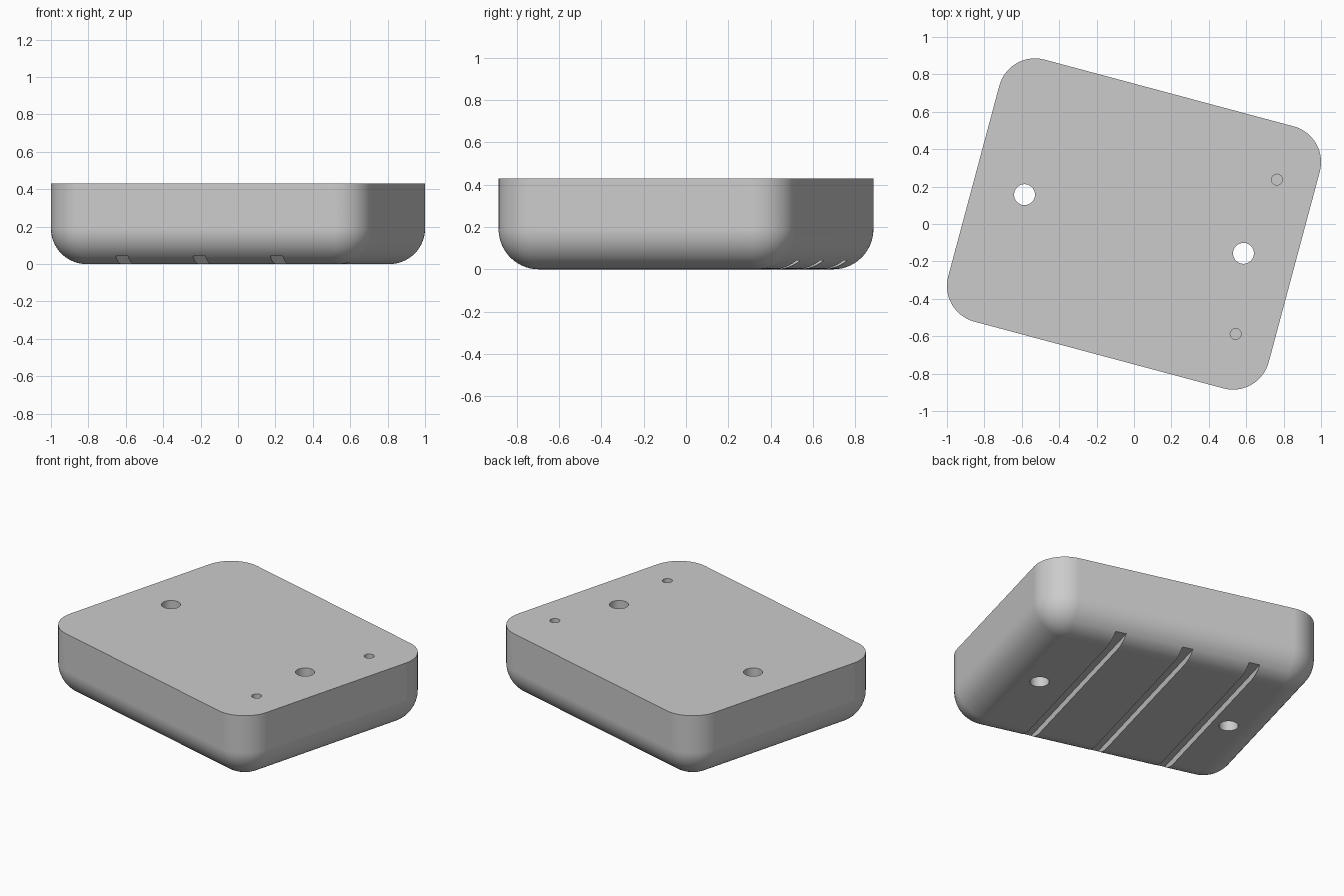
import bpy, bmesh, math
from mathutils import Matrix

if "Cube" in bpy.data.objects:
    bpy.data.objects.remove(bpy.data.objects["Cube"], do_unlink=True)

HALF_X, HALF_Y, HEIGHT = 0.887, 0.725, 0.43
CORNER, FILLET, STEPS = 0.197, 0.19, 14
TURN = Matrix.Rotation(math.radians(-15), 4, "Z")

grey = bpy.data.materials.new("light grey")
grey.use_nodes = True
colour = (0.6, 0.6, 0.6, 1)
grey.diffuse_color = colour
grey.node_tree.nodes["Principled BSDF"].inputs["Base Color"].default_value = colour


def add_object(name, bm):
    """Turn a bmesh into a linked, rotated object."""
    bmesh.ops.recalc_face_normals(bm, faces=bm.faces)
    bm.transform(TURN)
    mesh = bpy.data.meshes.new(name)
    bm.to_mesh(mesh)
    bm.free()
    mesh.materials.append(grey)
    obj = bpy.data.objects.new(name, mesh)
    bpy.context.collection.objects.link(obj)
    return obj


def outline(bm, inset, z):
    """Rounded rectangle ring, shrunk by inset."""
    ring = []
    for corner, (sx, sy) in enumerate(((1, 1), (-1, 1), (-1, -1), (1, -1))):
        for i in range(STEPS + 1):
            a = math.pi / 2 * (corner + i / STEPS)
            r = CORNER - inset
            ring.append(bm.verts.new((sx * (HALF_X - CORNER) + r * math.cos(a),
                                      sy * (HALF_Y - CORNER) + r * math.sin(a), z)))
    return ring


# Block: flat top, straight walls, rounded lower edge
bm = bmesh.new()
rings = [outline(bm, 0, HEIGHT)]
for i in range(STEPS + 1):
    a = math.pi / 2 * i / STEPS
    rings.append(outline(bm, FILLET * (1 - math.cos(a)), FILLET * (1 - math.sin(a))))
for upper, lower in zip(rings, rings[1:]):
    for i in range(len(upper)):
        j = (i + 1) % len(upper)
        bm.faces.new((upper[i], upper[j], lower[j], lower[i]))
bm.faces.new(rings[0])
bm.faces.new(rings[-1])
block = add_object("block", bm)

# Cutters: two through holes, two blind holes, three underside grooves
bm = bmesh.new()


def cut_hole(x, y, radius, bottom):
    top = HEIGHT + 0.1
    bmesh.ops.create_cone(bm, cap_ends=True, segments=40, radius1=radius, radius2=radius,
                          depth=top - bottom,
                          matrix=Matrix.Translation((x, y, (top + bottom) / 2)))


for side in (-1, 1):
    cut_hole(0.606 * side, 0, 0.056, -0.1)
    cut_hole(0.677, 0.427 * side, 0.029, 0.22)
for x in (-0.468, -0.04, 0.388):
    bmesh.ops.create_cube(bm, size=1, matrix=Matrix.Translation((x, 0, -0.03))
                          @ Matrix.Diagonal((0.068, 2, 0.144, 1)))
cutter = add_object("cutter", bm)
cutter.hide_render = True

# Apply the cut, then drop the cutter
cut = block.modifiers.new("cut", "BOOLEAN")
cut.operation, cut.solver, cut.object = "DIFFERENCE", "EXACT", cutter
bpy.ops.object.select_all(action="DESELECT")
block.select_set(True)
bpy.context.view_layer.objects.active = block
bpy.ops.object.modifier_apply(modifier=cut.name)
bpy.data.objects.remove(cutter, do_unlink=True)

# Smooth roundings with flat faces kept crisp
bpy.ops.object.shade_smooth_by_angle(angle=math.radians(30))
weighted = block.modifiers.new("weighted normals", "WEIGHTED_NORMAL")
weighted.keep_sharp = True
